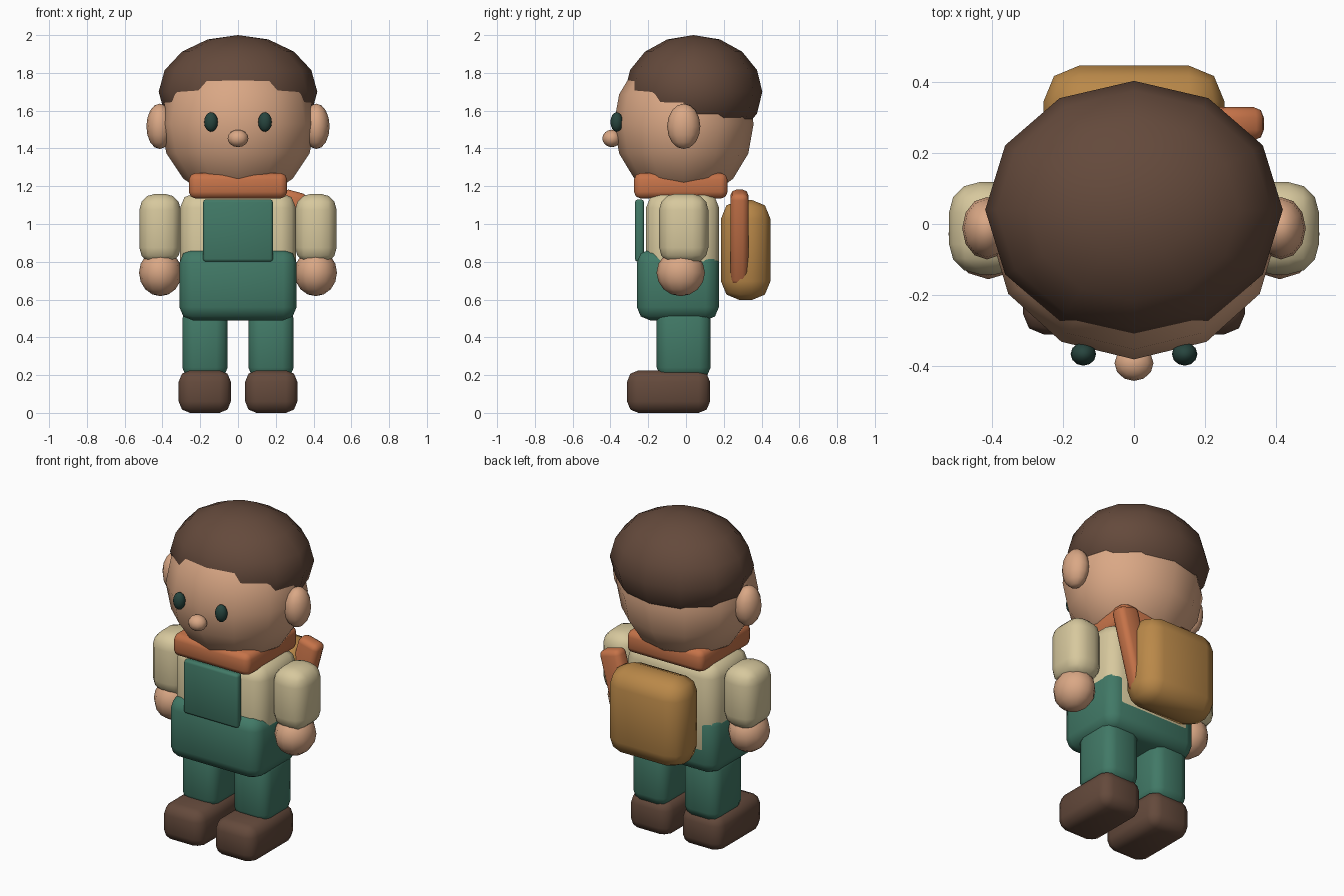
import bpy
from math import radians

if "Cube" in bpy.data.objects:
    bpy.data.objects.remove(bpy.data.objects["Cube"])


def material(name, hex_code):
    rgb = [int(hex_code[i:i + 2], 16) / 255 for i in (0, 2, 4)]
    m = bpy.data.materials.new(name)
    m.diffuse_color = (*[c ** 2.2 for c in rgb], 1)
    m.use_nodes = True
    m.node_tree.nodes["Principled BSDF"].inputs["Base Color"].default_value = m.diffuse_color
    return m


SKIN = material("skin", "D9A684")
BROWN = material("brown", "644B3E")
GREEN = material("green", "437866")
CREAM = material("cream", "D6C79C")
TAN = material("tan", "B8874A")
ORANGE = material("orange", "C4724A")
DARK = material("dark", "2B4640")


def ball(name, center, radii, mat, segments=12, rings=8):
    bpy.ops.mesh.primitive_uv_sphere_add(segments=segments, ring_count=rings, radius=1, location=center)
    o = bpy.context.object
    o.name = name
    o.scale = radii
    bpy.ops.object.transform_apply(location=False, rotation=False, scale=True)
    o.data.materials.append(mat)
    bpy.ops.object.shade_smooth()
    return o


def block(name, x, y, z, bevel, mat, segments=2, tilt=0):
    """Rounded box given by its (min, max) range on each axis."""
    spans = (x, y, z)
    bpy.ops.mesh.primitive_cube_add(size=1, location=[(a + b) / 2 for a, b in spans])
    o = bpy.context.object
    o.name = name
    o.scale = [b - a for a, b in spans]
    bpy.ops.object.transform_apply(location=False, rotation=False, scale=True)
    o.rotation_euler.y = radians(tilt)
    b = o.modifiers.new("round", 'BEVEL')
    b.width, b.segments, b.limit_method = bevel, segments, 'NONE'
    o.data.materials.append(mat)
    bpy.ops.object.modifier_apply(modifier=b.name)
    bpy.ops.object.shade_smooth_by_angle(angle=radians(50))
    return o


# head, hair cap and nose
ball("head", (0, -0.012, 1.53), (0.41, 0.37, 0.41), SKIN)
ball("hair", (0, 0.04, 1.70), (0.42, 0.364, 0.30), BROWN)
ball("nose", (0, -0.393, 1.453), (0.055, 0.05, 0.046), SKIN)

# scarf, shirt, trousers and bib
block("scarf", (-0.26, 0.26), (-0.275, 0.22), (1.135, 1.27), 0.035, ORANGE)
block("torso", (-0.307, 0.307), (-0.212, 0.176), (0.57, 1.165), 0.08, CREAM)
block("hips", (-0.31, 0.31), (-0.26, 0.174), (0.49, 0.865), 0.07, GREEN)
block("bib", (-0.185, 0.185), (-0.27, -0.222), (0.80, 1.13), 0.015, GREEN)

# backpack with a tilted roll at its side
block("backpack", (-0.255, 0.255), (0.185, 0.447), (0.597, 1.128), 0.1, TAN)
block("pack_roll", (0.172, 0.312), (0.236, 0.33), (0.68, 1.18), 0.03, ORANGE, tilt=15)

# paired parts
for side, s in (("left", 1), ("right", -1)):
    def span(a, b):
        return tuple(sorted((s * a, s * b)))

    ball(side + "_ear", (s * 0.415, -0.012, 1.517), (0.07, 0.088, 0.12), SKIN)
    ball(side + "_eye", (s * 0.143, -0.367, 1.54), (0.036, 0.033, 0.052), DARK)
    block(side + "_sleeve", span(0.303, 0.522), (-0.142, 0.118), (0.79, 1.16), 0.085, CREAM, 3)
    ball(side + "_hand", (s * 0.411, -0.028, 0.742), (0.113, 0.128, 0.124), SKIN)
    block(side + "_leg", span(0.055, 0.295), (-0.155, 0.13), (0.18, 0.56), 0.06, GREEN)
    block(side + "_shoe", span(0.038, 0.314), (-0.312, 0.127), (0.0, 0.225), 0.06, BROWN)
